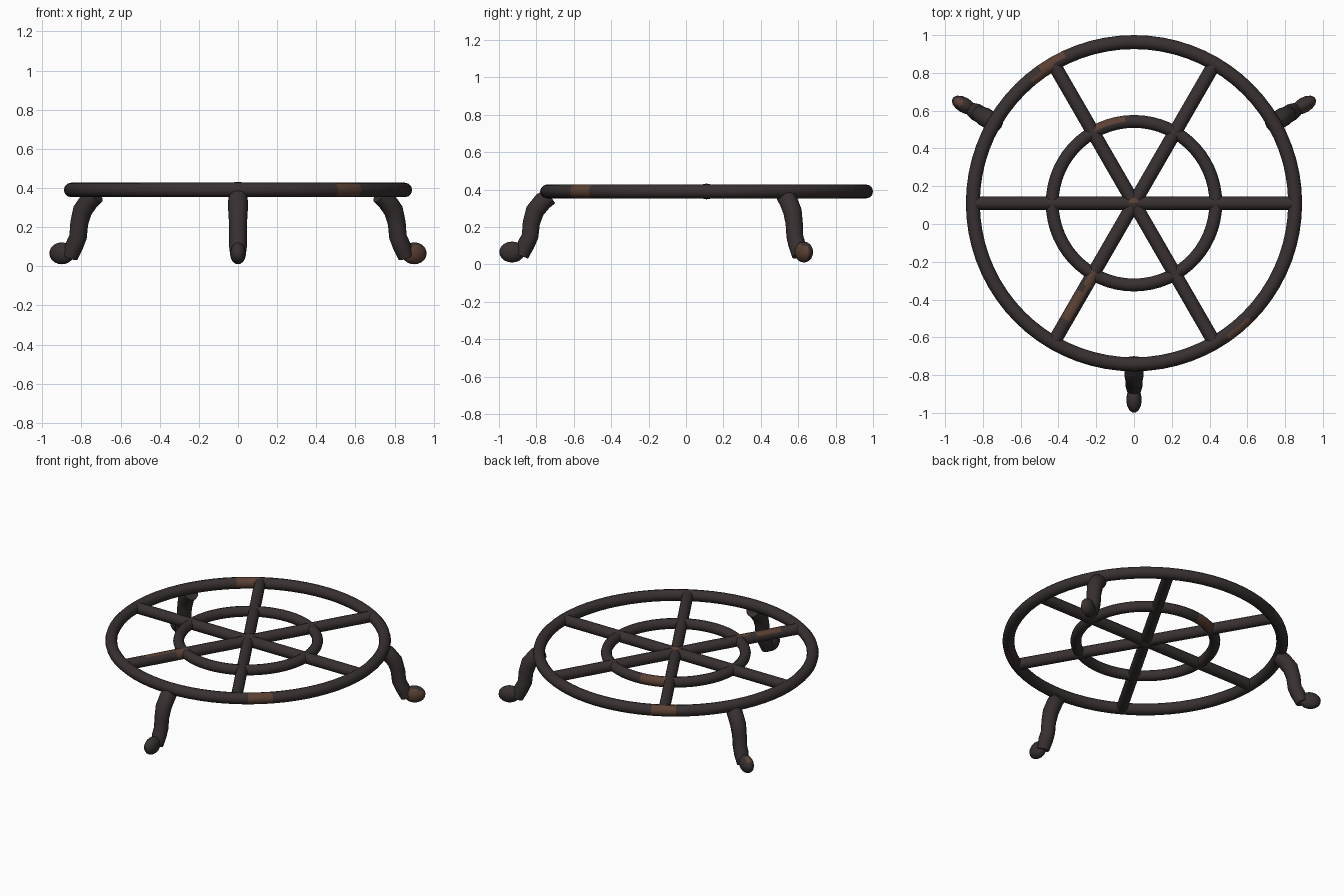
import bpy, bmesh
from math import sin, cos, pi, radians, degrees, atan2
from mathutils import Vector, Matrix

cube = bpy.data.objects.get("Cube")
if cube:
    bpy.data.objects.remove(cube)

CENTRE = Vector((0, 0.11, 0.39))


def make_material(name, colour):
    mat = bpy.data.materials.new(name)
    mat.use_nodes = True
    mat.diffuse_color = (*colour, 1)
    bsdf = mat.node_tree.nodes["Principled BSDF"]
    bsdf.inputs["Base Color"].default_value = (*colour, 1)
    bsdf.inputs["Roughness"].default_value = 0.8
    return mat


IRON = make_material("dark_iron", (0.040, 0.030, 0.030))
RUST = make_material("brown_rust", (0.105, 0.052, 0.033))


def direction(angle):
    return Vector((cos(radians(angle)), sin(radians(angle)), 0))


def finish(name, bm, rusty=None, angle=40):
    """Turn the bmesh into an object; faces picked by the rule become rust."""
    bmesh.ops.recalc_face_normals(bm, faces=bm.faces)
    bm.normal_update()
    for f in bm.faces:
        if rusty and rusty(f.calc_center_median() - CENTRE, f.normal):
            f.material_index = 1
    mesh = bpy.data.meshes.new(name)
    bm.to_mesh(mesh)
    bm.free()
    mesh.materials.append(IRON)
    mesh.materials.append(RUST)
    obj = bpy.data.objects.new(name, mesh)
    bpy.context.collection.objects.link(obj)
    bpy.ops.object.select_all(action="DESELECT")
    obj.select_set(True)
    bpy.context.view_layer.objects.active = obj
    bpy.ops.object.shade_smooth_by_angle(angle=radians(angle))
    return obj


def sweep(bm, points, radii, sides=12, closed=False):
    """Round tube along points, with one radius per point."""
    n = len(points)
    rings = []
    for i, p in enumerate(points):
        before = points[i - 1] if closed or i > 0 else p
        after = points[(i + 1) % n] if closed or i < n - 1 else p
        tangent = (after - before).normalized()
        side = tangent.cross(Vector((0, 0, 1))).normalized()
        up = side.cross(tangent)
        rings.append([bm.verts.new(p + radii[i] * (side * cos(2 * pi * k / sides)
                                                   + up * sin(2 * pi * k / sides)))
                      for k in range(sides)])
    for i in range(n if closed else n - 1):
        a, b = rings[i], rings[(i + 1) % n]
        for k in range(sides):
            m = (k + 1) % sides
            bm.faces.new((a[k], a[m], b[m], b[k]))
    if not closed:
        bm.faces.new(rings[0])
        bm.faces.new(rings[-1])


def ring(name, radius, thickness, segments, rusty):
    bm = bmesh.new()
    points = [CENTRE + radius * direction(360 * i / segments) for i in range(segments)]
    sweep(bm, points, [thickness] * segments, closed=True)
    finish(name, bm, rusty)


def heading(c):
    return degrees(atan2(c.y, c.x))


# Rings with worn patches
def outer_rust(c, n):
    outward = n.dot(Vector((c.x, c.y, 0)).normalized())
    a = heading(c)
    return (-55 < a < -43 and outward > -0.1) or (117 < a + 4 * outward < 128 and n.z > -0.6)


def inner_rust(c, n):
    outward = n.dot(Vector((c.x, c.y, 0)).normalized())
    return 96 < heading(c) < 119 and (outward > 0.2 or n.z < -0.6)


ring("outer_ring", 0.853, 0.037, 72, outer_rust)
ring("inner_ring", 0.433, 0.034, 60, inner_rust)


# Spokes, one of them rusty along its flank
def spoke_rust(c, n):
    r = c.length
    flank = n.dot(direction(150))
    return 0.44 < r < 0.73 and (flank < 0.6 - (r - 0.44) * 5 if r < 0.55 else flank < 0.9) \
        and n.z > -0.3 and (r < 0.5 or flank > -0.6)


for i in range(6):
    bm = bmesh.new()
    d = direction(60 * i)
    sweep(bm, [CENTRE + d * 0.84 * k / 20 for k in range(21)], [0.036] * 21)
    finish(f"spoke_{i + 1}", bm, spoke_rust if i == 4 else None)

# Hub
bm = bmesh.new()
bmesh.ops.create_uvsphere(bm, u_segments=16, v_segments=10, radius=0.05,
                          matrix=Matrix.Translation(CENTRE) @ Matrix.Diagonal((1, 1, 0.84, 1)))
finish("hub", bm, lambda c, n: n.z > 0.9 and c.y > 0)

# Curved legs with rounded toes: reach from the centre, height, radius
LEG = [(0.835, 0.365, 0.046), (0.875, 0.338, 0.05), (0.918, 0.285, 0.05),
       (0.937, 0.22, 0.046), (0.944, 0.15, 0.045), (0.966, 0.105, 0.046),
       (0.99, 0.045, 0.038)]
for name, angle in (("front", -90), ("back_left", 30), ("back_right", 150)):
    d = direction(angle)
    base = Vector((CENTRE.x, CENTRE.y, 0))
    bm = bmesh.new()
    sweep(bm, [base + d * r + Vector((0, 0, z)) for r, z, _ in LEG], [p[2] for p in LEG])
    finish(f"{name}_leg", bm, angle=50)

    bm = bmesh.new()
    place = (Matrix.Translation(base + d * 1.04 + Vector((0, 0, 0.066)))
             @ Matrix.Rotation(radians(angle), 4, "Z")
             @ Matrix.Diagonal((0.07, 0.041, 0.056, 1)))
    bmesh.ops.create_uvsphere(bm, u_segments=14, v_segments=10, radius=1, matrix=place)
    rule = None
    if name == "back_left":
        rule = lambda c, n: n.dot(direction(-50)) > 0.25 and n.z < 0.6
    elif name == "back_right":
        rule = lambda c, n: n.z > 0.7 and n.dot(direction(150)) > 0.1
    finish(f"{name}_toe", bm, rule, angle=50)
